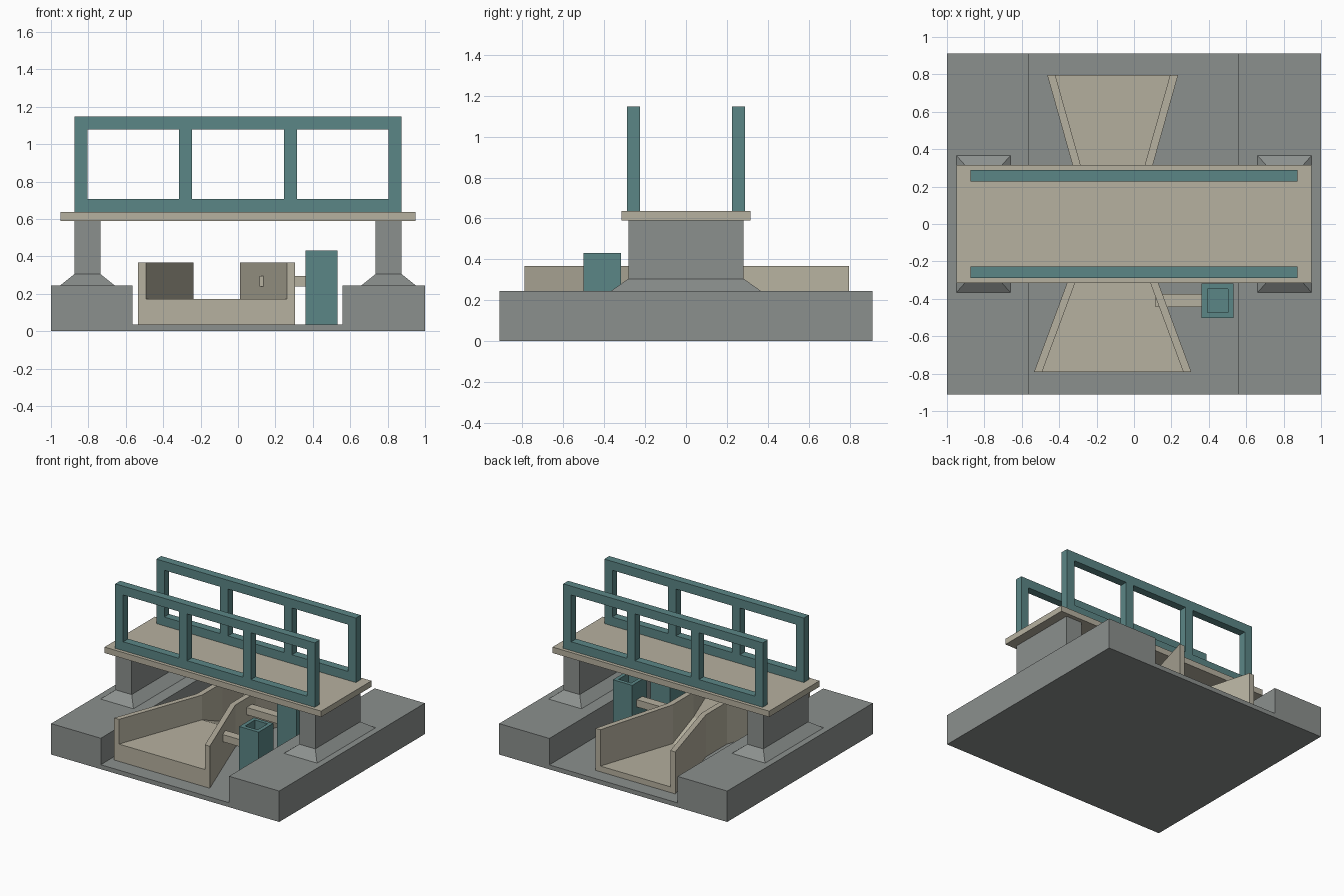
import bpy
import bmesh

cube = bpy.data.objects.get("Cube")
if cube:
    bpy.data.objects.remove(cube, do_unlink=True)


def material(name, rgb):
    mat = bpy.data.materials.new(name)
    mat.use_nodes = True
    color = (*rgb, 1.0)
    mat.diffuse_color = color
    mat.node_tree.nodes["Principled BSDF"].inputs["Base Color"].default_value = color
    return mat


GREY = material("grey concrete", (0.26, 0.28, 0.27))
BEIGE = material("beige concrete", (0.47, 0.44, 0.35))
TEAL = material("teal metal", (0.105, 0.24, 0.24))


def finish(name, bm, mat):
    bmesh.ops.recalc_face_normals(bm, faces=bm.faces)
    mesh = bpy.data.meshes.new(name)
    bm.to_mesh(mesh)
    bm.free()
    mesh.materials.append(mat)
    obj = bpy.data.objects.new(name, mesh)
    bpy.context.collection.objects.link(obj)
    return obj


def loft(name, rings, mat):
    """Skin a row of closed rings and cap both ends."""
    bm = bmesh.new()
    rows = [[bm.verts.new(p) for p in ring] for ring in rings]
    n = len(rows[0])
    for a, b in zip(rows, rows[1:]):
        for i in range(n):
            j = (i + 1) % n
            bm.faces.new((a[i], a[j], b[j], b[i]))
    bm.faces.new(rows[0])
    bm.faces.new(rows[-1])
    return finish(name, bm, mat)


def rectangle(x, y, z):
    return [(x[0], y[0], z), (x[1], y[0], z), (x[1], y[1], z), (x[0], y[1], z)]


def box(name, x, y, z, mat):
    return loft(name, [rectangle(x, y, h) for h in z], mat)


# Ground block with a sunken channel
BANK, BED = 0.245, 0.035
profile = [(-1, 0), (1, 0), (1, BANK), (0.56, BANK),
           (0.56, BED), (-0.565, BED), (-0.565, BANK), (-1, BANK)]
loft("ground_block", [[(x, y, z) for x, z in profile] for y in (-0.912, 0.912)], GREY)

# Piers standing on tapered footings
for side, label in ((-1, "right"), (1, "left")):
    foot_x = sorted((side * 0.66, side * 0.95))
    pier_x = sorted((side * 0.735, side * 0.875))
    foot = rectangle(foot_x, (-0.367, 0.367), BANK)
    neck = rectangle(pier_x, (-0.282, 0.282), 0.305)
    head = rectangle(pier_x, (-0.282, 0.282), 0.59)
    loft(label + "_pier", [foot, neck, head], GREY)

# Bridge deck
box("deck", (-0.95, 0.95), (-0.315, 0.315), (0.59, 0.637), BEIGE)

# Railings: a panel of three open bays, one on each edge of the deck
RAIL = 0.07
for side, label in ((-1, "front"), (1, "back")):
    y = sorted((side * 0.226, side * 0.288))
    low, high = 0.637, 1.148
    for part, z in (("bottom", low), ("top", high - RAIL)):
        box(f"{label}_{part}_rail", (-0.875, 0.875), y, (z, z + RAIL), TEAL)
    for i, x in enumerate((-0.84, -0.28, 0.28, 0.84)):
        box(f"{label}_post_{i + 1}", (x - RAIL / 2, x + RAIL / 2), y,
            (low + RAIL, high - RAIL), TEAL)

# Measuring flume: narrowing inlet, straight throat, widening outlet
CENTRE, WALL, RIM = -0.114, 0.043, 0.368


def flume_section(y, half, floor):
    outer = half + WALL
    points = [(-outer, BED), (outer, BED), (outer, RIM), (half, RIM),
              (half, floor), (-half, floor), (-half, RIM), (-outer, RIM)]
    return [(CENTRE + x, y, z) for x, z in points]


stations = [(-0.79, 0.377, 0.172), (-0.11, 0.125, 0.172),
            (0.15, 0.125, 0.06), (0.797, 0.307, 0.08)]
loft("flume", [flume_section(*s) for s in stations], BEIGE)

# Hollow stilling wells, each joined to the flume by a square pipe
for label, y, pipe_start in (("inlet", -0.41, 0.115), ("throat", 0.065, 0.02)):
    wx, wy = (0.362, 0.532), (y - 0.092, y + 0.092)
    hx, hy = (wx[0] + 0.03, wx[1] - 0.03), (wy[0] + 0.03, wy[1] - 0.03)
    loft(label + "_stilling_well",
         [rectangle(wx, wy, BED), rectangle(wx, wy, 0.43),
          rectangle(hx, hy, 0.43), rectangle(hx, hy, 0.07)], TEAL)
    box(label + "_pipe", (pipe_start, 0.37), (y - 0.035, y + 0.035),
        (0.238, 0.295), BEIGE)
